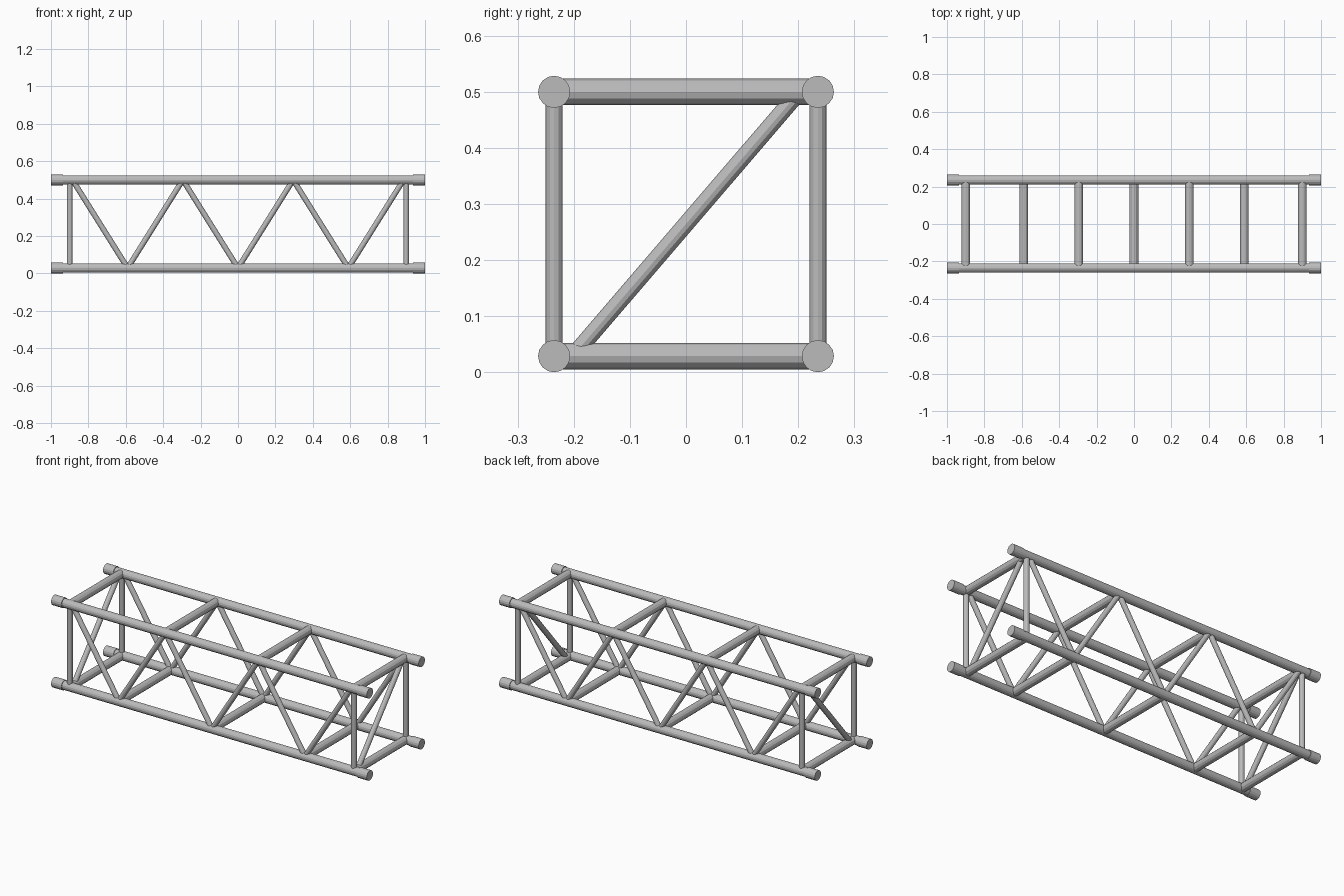
import bpy
from mathutils import Vector

cube = bpy.data.objects.get("Cube")
if cube:
    bpy.data.objects.remove(cube, do_unlink=True)

metal = bpy.data.materials.new("brushed aluminium grey")
metal.use_nodes = True
colour = (0.5, 0.5, 0.5, 1)
metal.diffuse_color = colour
metal.node_tree.nodes["Principled BSDF"].inputs["Base Color"].default_value = colour

SIDE, LOW, HIGH = 0.235, 0.029, 0.5   # chord centre lines
END = 0.9                             # end frame position
PITCH = 0.295                         # spacing of bracing nodes


def tube(name, start, end, radius, sides=12):
    """Straight capped tube between two points."""
    a, b = Vector(start), Vector(end)
    axis = b - a
    bpy.ops.mesh.primitive_cylinder_add(vertices=sides, radius=radius,
                                        depth=axis.length, location=(a + b) / 2)
    ob = bpy.context.object
    ob.rotation_euler = axis.to_track_quat('Z', 'Y').to_euler()
    ob.name = name
    ob.data.materials.append(metal)
    return ob


# Four long chords with thicker end sleeves
for y, side in ((-SIDE, "front"), (SIDE, "back")):
    for z, level in ((LOW, "lower"), (HIGH, "upper")):
        tube(f"{side}_{level}_chord", (-0.99, y, z), (0.99, y, z), 0.025, 16)
        for s, hand in ((1, "left"), (-1, "right")):
            tube(f"{side}_{level}_{hand}_sleeve",
                 (s * 0.935, y, z), (s, y, z), 0.0287, 16)

    # End posts
    for s, hand in ((1, "left"), (-1, "right")):
        tube(f"{side}_{hand}_post", (s * END, y, LOW), (s * END, y, HIGH), 0.015)

    # Zigzag bracing, rising and falling between neighbouring nodes
    for i in range(-3, 3):
        ends = [(n * PITCH, y, HIGH if n % 2 else LOW) for n in (i, i + 1)]
        tube(f"{side}_brace_{i + 4}", *ends, 0.0148)

# Cross rails: upper at odd nodes, lower at even nodes, both at the ends
uppers = [-END, -PITCH, PITCH, END]
lowers = [-END, -2 * PITCH, 0, 2 * PITCH, END]
for level, z, places in (("upper", HIGH, uppers), ("lower", LOW, lowers)):
    for i, x in enumerate(places):
        tube(f"{level}_cross_rail_{i + 1}", (x, -SIDE, z), (x, SIDE, z), 0.0235)

# Diagonal across each end frame
for s, hand in ((1, "left"), (-1, "right")):
    tube(f"{hand}_end_diagonal", (s * END, -0.202, LOW), (s * END, 0.202, HIGH), 0.0148)
